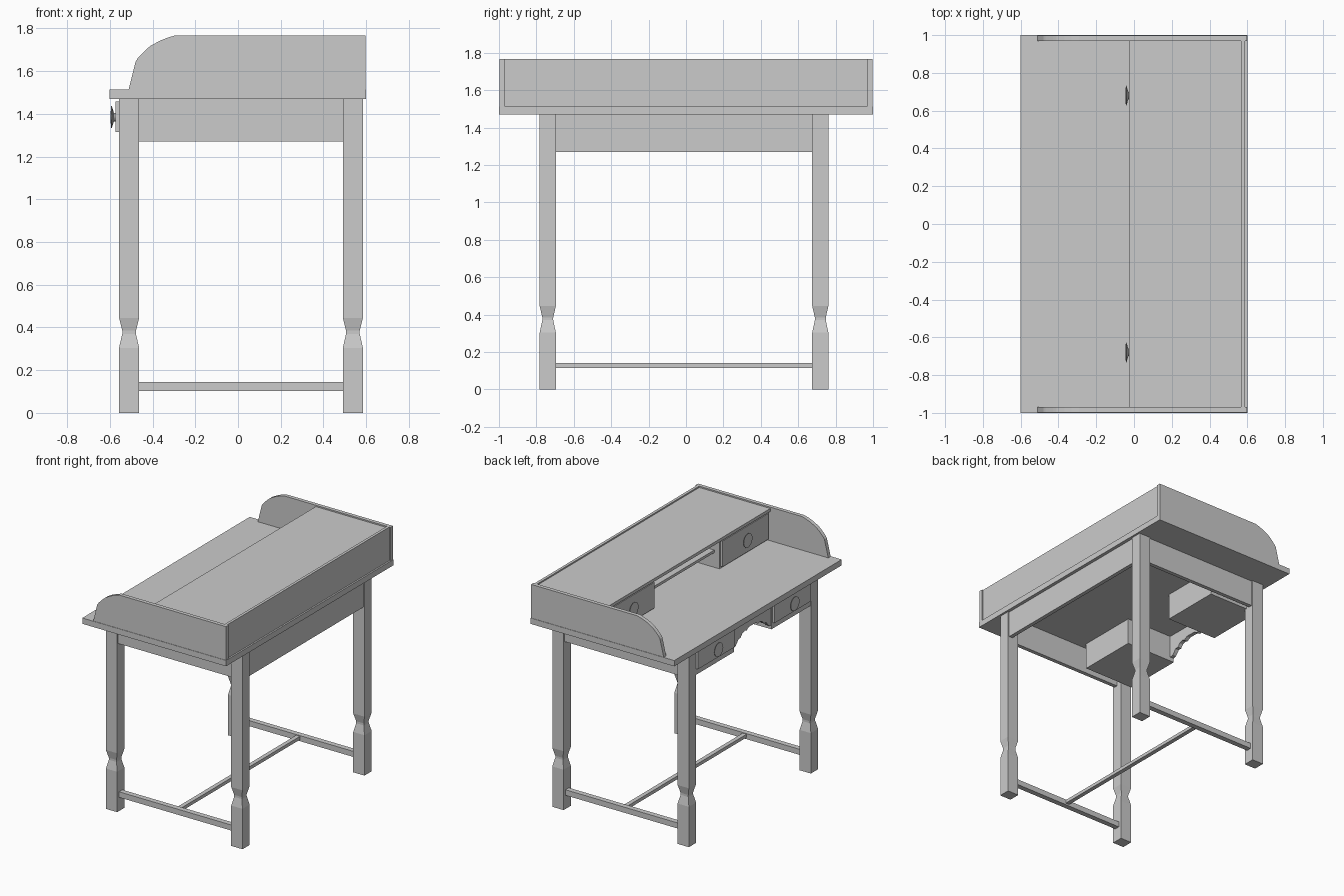
import bpy, bmesh, math
from mathutils import Matrix

if "Cube" in bpy.data.objects:
    bpy.data.objects.remove(bpy.data.objects["Cube"])


def finish(bm, name):
    bmesh.ops.recalc_face_normals(bm, faces=bm.faces)
    me = bpy.data.meshes.new(name)
    bm.to_mesh(me)
    bm.free()
    ob = bpy.data.objects.new(name, me)
    bpy.context.collection.objects.link(ob)
    return ob


def box(name, x0, x1, y0, y1, z0, z1):
    bm = bmesh.new()
    bmesh.ops.create_cube(bm, size=1)
    for v in bm.verts:
        v.co = ((x0 + x1) / 2 + v.co.x * (x1 - x0),
                (y0 + y1) / 2 + v.co.y * (y1 - y0),
                (z0 + z1) / 2 + v.co.z * (z1 - z0))
    return finish(bm, name)


def prism(name, pts, vec):
    bm = bmesh.new()
    f = bm.faces.new([bm.verts.new(p) for p in pts])
    r = bmesh.ops.extrude_face_region(bm, geom=[f], use_keep_orig=True)
    bmesh.ops.translate(bm, vec=vec, verts=[g for g in r["geom"] if isinstance(g, bmesh.types.BMVert)])
    return finish(bm, name)


def loft(bm, rings):
    rows = [[bm.verts.new(p) for p in r] for r in rings]
    for a, b in zip(rows, rows[1:]):
        for i in range(len(a)):
            j = (i + 1) % len(a)
            bm.faces.new((a[i], a[j], b[j], b[i]))
    bm.faces.new(rows[0])
    bm.faces.new(rows[-1])


def leg(name, cx, cy):
    bm = bmesh.new()
    rings = []
    for z, s in ((0, 1), (.305, 1), (.37, .68), (.385, .68), (.445, 1), (1.47, 1)):
        hx, hy = .047 * s, .043 * s
        rings.append([(cx + i * hx, cy + j * hy, z) for i, j in ((-1, -1), (1, -1), (1, 1), (-1, 1))])
    loft(bm, rings)
    finish(bm, name)


def knob(name, x, y, z):
    bm = bmesh.new()
    prof = ((.02, 0), (.02, .008), (.052, .018), (.052, .021), (.015, .024))
    n = 24
    loft(bm, [[(x - d, y + r * math.cos(2 * math.pi * k / n), z + r * math.sin(2 * math.pi * k / n))
               for k in range(n)] for r, d in prof])
    finish(bm, name)


# Writing surface
box("table_top", -.602, .6, -1, 1, 1.47, 1.514)

# Legs and side stretchers
LX, LY = (-.51, .538), (-.739, .718)
for sy, y in zip(("right", "left"), LY):
    for sx, x in zip(("front", "back"), LX):
        leg(f"{sx}_{sy}_leg", x, y)
    box(f"{sy}_stretcher", -.463, .491, y - .02, y + .02, .103, .145)
box("middle_stretcher", -.002, .03, LY[0] + .02, LY[1] - .02, .115, .14)

# Aprons
box("right_apron", -.463, .491, -.77, -.74, 1.27, 1.47)
box("left_apron", -.463, .491, .72, .75, 1.27, 1.47)
box("back_apron", .545, .575, -.696, .675, 1.27, 1.47)

# Scalloped front apron between the drawers
half = [(.235, 1.30), (.20, 1.305), (.18, 1.325), (.165, 1.345), (.14, 1.345),
        (.12, 1.37), (.09, 1.38), (.07, 1.372), (.04, 1.39)]
low = half + [(-y, z) for y, z in reversed(half)]
prism("scalloped_apron", [(-.555, y, z) for y, z in [(-.235, 1.47), (.235, 1.47)] + low], (.03, 0, 0))

# Lower drawers
for side, s in (("right", -1), ("left", 1)):
    a, b = sorted((s * .225, s * .69))
    box(f"{side}_drawer_case", -.557, -.135, a, b, 1.27, 1.47)
    a, b = sorted((s * .24, s * .675))
    box(f"{side}_drawer_front", -.573, -.557, a, b, 1.316, 1.457)
    knob(f"{side}_drawer_knob", -.573, s * .455, 1.385)

# Curved side panels
prof = [(-.512, 1.514), (-.48, 1.644), (-.468, 1.663), (-.451, 1.681), (-.43, 1.702), (-.409, 1.719),
        (-.367, 1.742), (-.33, 1.757), (-.292, 1.768), (.597, 1.768), (.597, 1.514)]
for side, y in (("right", -.997), ("left", .968)):
    prism(f"{side}_side_panel", [(x, y, z) for x, z in prof], (0, .029, 0))

# Upper cabinet: back, lid, shelf, drawers
box("cabinet_back", .567, .588, -.968, .968, 1.514, 1.768)
box("cabinet_lid", -.027, .567, -.968, .968, 1.735, 1.758)
box("cabinet_shelf", .04, .567, -.4, .4, 1.625, 1.645)
for side, s in (("right", -1), ("left", 1)):
    a, b = sorted((s * .395, s * .968))
    box(f"{side}_upper_drawer_case", -.003, .567, a, b, 1.514, 1.735)
    a, b = sorted((s * .405, s * .955))
    box(f"{side}_upper_drawer_front", -.022, -.003, a, b, 1.53, 1.725)
    knob(f"{side}_upper_drawer_knob", -.022, s * .68, 1.63)
